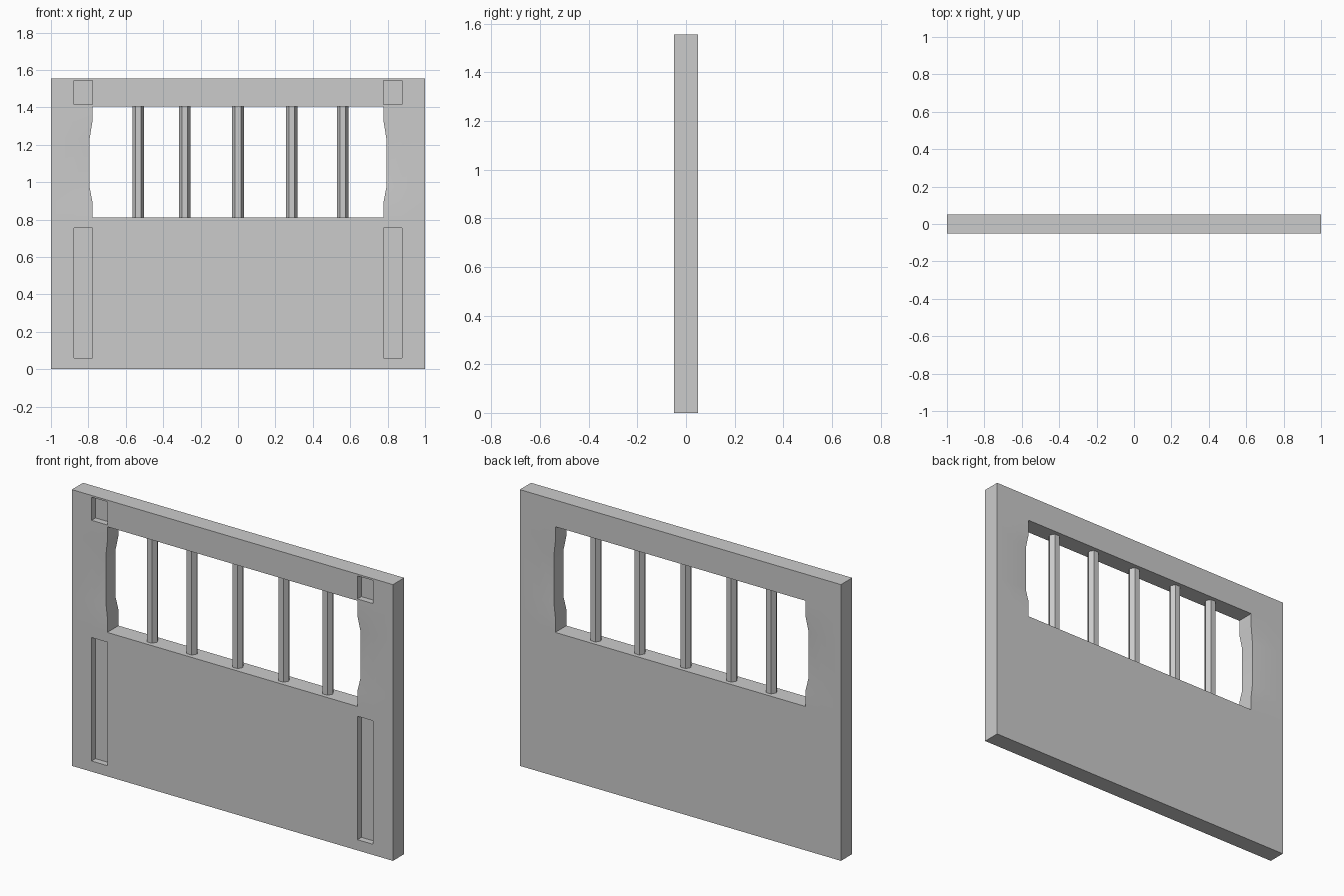
import bpy, bmesh, math

if "Cube" in bpy.data.objects:
    bpy.data.objects.remove(bpy.data.objects["Cube"])

HALF_T = 0.05
XS = [-1, -0.877, -0.779, 0.779, 0.877, 1]
ZS = [0, 0.06, 0.755, 0.81, 0.897, 0.972, 1.235, 1.32, 1.405, 1.415, 1.545, 1.555]

# Wall panel: a flat grid with the window cells left out, then thickened
bm = bmesh.new()
grid = [[bm.verts.new((x, -HALF_T, z)) for z in ZS] for x in XS]
grooves = []
for i in range(len(XS) - 1):
    for j in range(len(ZS) - 1):
        if i == 2 and 3 <= j <= 7:
            continue
        f = bm.faces.new((grid[i][j], grid[i + 1][j], grid[i + 1][j + 1], grid[i][j + 1]))
        if i in (1, 3) and j in (1, 9):
            grooves.append(f)
back = bmesh.ops.extrude_face_region(bm, geom=bm.faces[:], use_keep_orig=True)["geom"]
for v in back:
    if isinstance(v, bmesh.types.BMVert):
        v.co.y = HALF_T
bmesh.ops.recalc_face_normals(bm, faces=bm.faces[:])

# Worn hollows in the window's side edges
for v in bm.verts:
    if abs(abs(v.co.x) - 0.779) < 0.001 and 0.95 < v.co.z < 1.25:
        v.co.x += math.copysign(0.014, v.co.x)
        v.co.y -= math.copysign(0.007, v.co.y)

# Four recessed slots in the front face
for f in bmesh.ops.extrude_discrete_faces(bm, faces=grooves)["faces"]:
    for v in f.verts:
        v.co.y += 0.035

mesh = bpy.data.meshes.new("wall_panel")
bm.to_mesh(mesh)
bm.free()
wall = bpy.data.objects.new("wall_panel", mesh)
bpy.context.collection.objects.link(wall)
bpy.context.view_layer.objects.active = wall
wall.select_set(True)
bpy.ops.object.shade_smooth_by_angle(angle=math.radians(30))

# Hexagonal window bars
for n, x in enumerate([-0.533, -0.285, 0.0, 0.287, 0.56]):
    bpy.ops.mesh.primitive_cylinder_add(vertices=6, radius=0.031, depth=0.595,
                                        end_fill_type='NOTHING',
                                        location=(x, 0, 1.1075),
                                        rotation=(0, 0, math.radians(30)))
    bpy.context.object.name = f"window_bar_{n + 1}"
